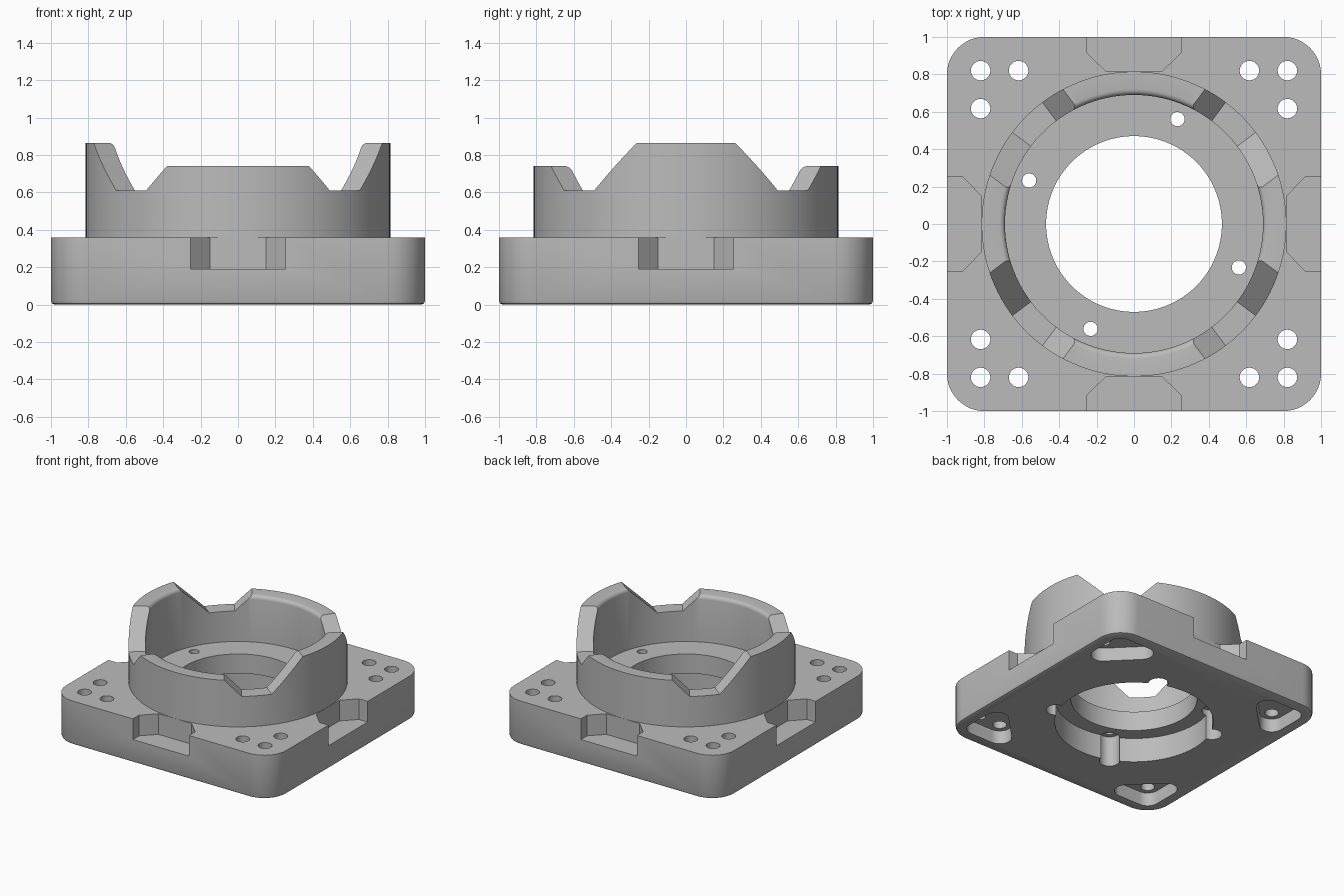
import bpy, bmesh
from math import sin, cos, pi, radians
from mathutils import Matrix, Vector

if "Cube" in bpy.data.objects:
    bpy.data.objects.remove(bpy.data.objects["Cube"])

grey = bpy.data.materials.new("machined_grey")
grey.use_nodes = True
grey.diffuse_color = (0.5, 0.5, 0.5, 1)
grey.node_tree.nodes["Principled BSDF"].inputs["Base Color"].default_value = (0.5, 0.5, 0.5, 1)

TOP = 0.36          # top of the square plate
FLOOR = 0.61        # lowest level of the crown rim
OUTER, INNER = 0.815, 0.69


def add_object(name, bm):
    bmesh.ops.recalc_face_normals(bm, faces=bm.faces)
    mesh = bpy.data.meshes.new(name)
    bm.to_mesh(mesh)
    bm.free()
    mesh.materials.append(grey)
    obj = bpy.data.objects.new(name, mesh)
    bpy.context.collection.objects.link(obj)
    return obj


def hull(name, points):
    """Solid convex hull of the points, with flat areas merged."""
    bm = bmesh.new()
    for p in points:
        bm.verts.new(p)
    res = bmesh.ops.convex_hull(bm, input=bm.verts)
    junk = [g for g in res["geom_interior"] + res["geom_unused"]
            if isinstance(g, bmesh.types.BMVert)]
    bmesh.ops.delete(bm, geom=list(set(junk)), context="VERTS")
    bmesh.ops.dissolve_limit(bm, angle_limit=radians(0.5), verts=bm.verts, edges=bm.edges)
    return add_object(name, bm)


def circle(x, y, z, r, n=48):
    return [Vector((x + r * cos(2 * pi * i / n), y + r * sin(2 * pi * i / n), z))
            for i in range(n)]


def cylinder(name, x, y, r, z0, z1, n=48):
    return hull(name, circle(x, y, z0, r, n) + circle(x, y, z1, r, n))


def activate(obj):
    bpy.ops.object.select_all(action="DESELECT")
    obj.select_set(True)
    bpy.context.view_layer.objects.active = obj


def cut(obj, cutter):
    cutter.hide_render = True
    activate(obj)
    mod = obj.modifiers.new("cut", "BOOLEAN")
    mod.operation, mod.solver, mod.object = "DIFFERENCE", "EXACT", cutter
    bpy.ops.object.modifier_apply(modifier=mod.name)
    bpy.data.objects.remove(cutter)


def turned(points, quarter):
    m = Matrix.Rotation(quarter * pi / 2, 3, "Z")
    return [m @ Vector(p) for p in points]


# Square plate with round corners and a softened bottom edge
corners = [(sx * 0.8, sy * 0.8) for sx in (-1, 1) for sy in (-1, 1)]
levels = [(0, 0.18), (0.006, 0.194), (0.02, 0.2), (TOP, 0.2)]
plate = hull("base_plate", [p for x, y in corners for z, r in levels
                            for p in circle(x, y, z, r)])

# Central bore and wider recess underneath
cut(plate, cylinder("bore", 0, 0, 0.47, -1, 1, 96))
cut(plate, cylinder("recess", 0, 0, 0.59, -1, 0.2, 96))

for q in range(4):
    # Screw hole in the ledge with its groove in the recess wall
    a = radians(67.5) + q * pi / 2
    x, y = 0.607 * cos(a), 0.607 * sin(a)
    cut(plate, cylinder("screw_hole", x, y, 0.038, -1, 1, 32))
    cut(plate, cylinder("groove", x, y, 0.075, -1, 0.25, 32))

    # Tapered notch in the middle of each side
    outline = [(s * w, d) for s in (-1, 1)
               for w, d in ((0.255, -1.1), (0.255, -0.92), (0.15, -0.816))]
    cut(plate, hull("notch", turned([(px, py, z) for px, py in outline
                                     for z in (0.19, 1)], q)))

    # Corner pocket below and its three holes
    spots = turned([(0.82, 0.82, 0), (0.617, 0.82, 0), (0.82, 0.617, 0)], q)
    cut(plate, hull("pocket", [p for s in spots for z in (-1, 0.11)
                               for p in circle(s.x, s.y, z, 0.09)]))
    for s in spots:
        cut(plate, cylinder("corner_hole", s.x, s.y, 0.052, -1, 1, 32))

# Crown wall: a ring, taller at the sides, with a rounded inner lip
bm = bmesh.new()
columns, lip = [], 0.03
COUNT = 128
for i in range(COUNT):
    a = 2 * pi * (i + 0.5) / COUNT
    h = 0.865 if abs(cos(a)) > abs(sin(a)) else 0.74
    profile = [(INNER, TOP - 0.01), (OUTER, TOP - 0.01), (OUTER, h)]
    profile += [(INNER + lip * (1 - sin(k * pi / 8)), h - lip * (1 - cos(k * pi / 8)))
                for k in range(5)]
    columns.append([bm.verts.new((r * cos(a), r * sin(a), z)) for r, z in profile])
for i, col in enumerate(columns):
    nxt = columns[(i + 1) % COUNT]
    for j in range(len(col)):
        k = (j + 1) % len(col)
        bm.faces.new((col[j], col[k], nxt[k], nxt[j]))
crown = add_object("crown_wall", bm)

# Diagonal gaps with 45 degree flanks
low, high = radians(37), radians(53)
RISE = 0.39
for q in range(4):
    pts = []
    for a, side in ((low, -1), (high, 1)):
        along = Vector((cos(a), sin(a), 0))
        across = Vector((-sin(a), cos(a), 0)) * side
        for r in (0.3, 1.2):
            foot = along * r + Vector((0, 0, FLOOR))
            pts += [foot, foot + across * RISE + Vector((0, 0, RISE))]
    cut(crown, hull("gap", turned(pts, q)))

# Smooth curved walls, crisp edges
for obj in (plate, crown):
    activate(obj)
    bpy.ops.object.shade_smooth_by_angle(angle=radians(25))
